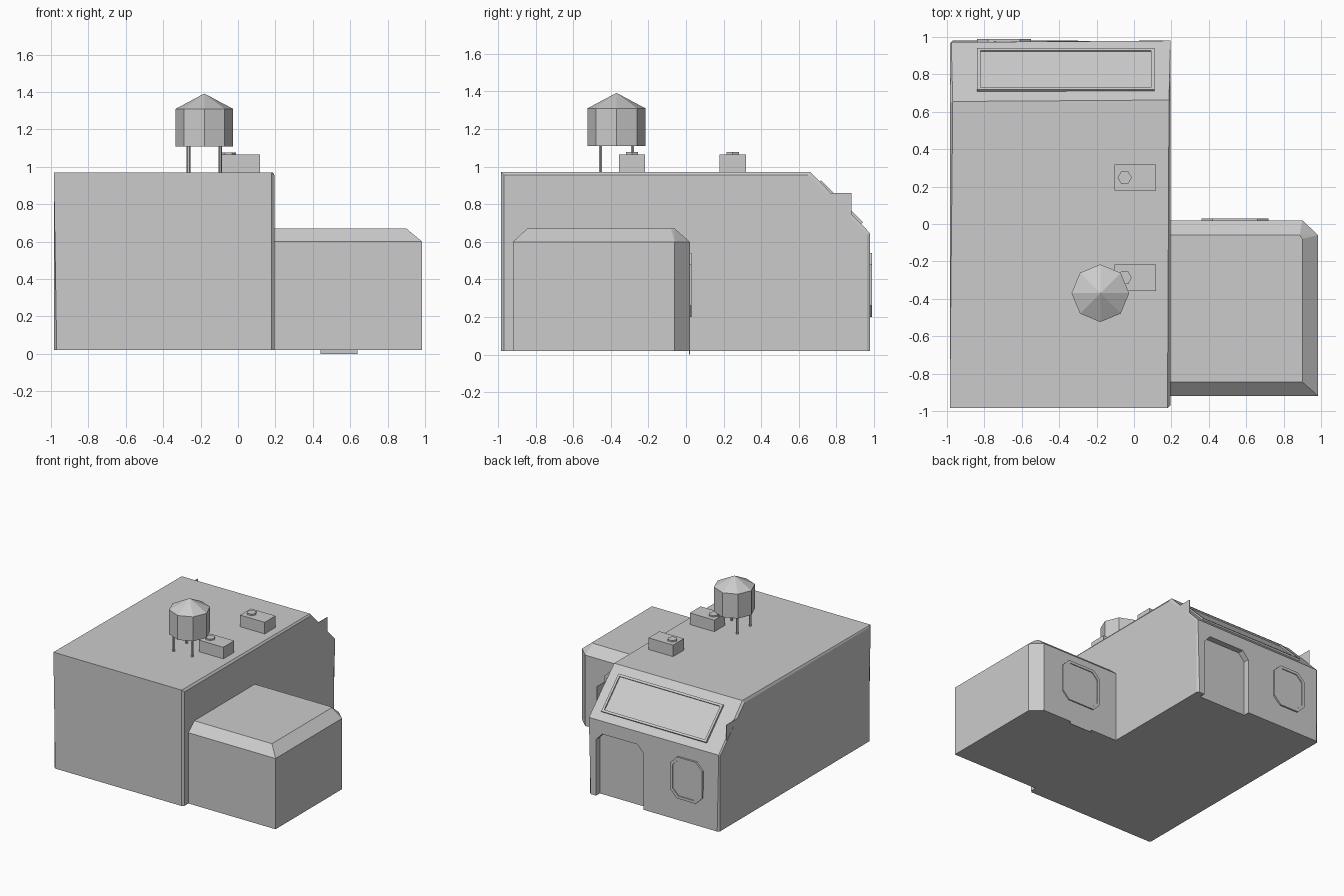
import bpy, bmesh, math
from mathutils import Matrix, Vector

if "Cube" in bpy.data.objects:
    bpy.data.objects.remove(bpy.data.objects["Cube"])

grey = bpy.data.materials.new("plain_grey")
grey.diffuse_color = (0.6, 0.6, 0.6, 1)
grey.use_nodes = True
grey.node_tree.nodes["Principled BSDF"].inputs["Base Color"].default_value = grey.diffuse_color


def finish(name, bm):
    bmesh.ops.recalc_face_normals(bm, faces=bm.faces[:])
    me = bpy.data.meshes.new(name)
    bm.to_mesh(me)
    bm.free()
    me.materials.append(grey)
    ob = bpy.data.objects.new(name, me)
    bpy.context.collection.objects.link(ob)
    return ob


def prism_bm(pts, depth, m):
    """Extrude a 2D outline along local z, then place it with a matrix."""
    bm = bmesh.new()
    f = bm.faces.new([bm.verts.new((x, y, 0)) for x, y in pts])
    r = bmesh.ops.extrude_face_region(bm, geom=[f])
    vs = [v for v in r["geom"] if isinstance(v, bmesh.types.BMVert)]
    bmesh.ops.translate(bm, verts=vs, vec=(0, 0, depth))
    bm.transform(m)
    return bm


def box(name, lo, hi):
    pts = [(lo[0], lo[1]), (hi[0], lo[1]), (hi[0], hi[1]), (lo[0], hi[1])]
    return finish(name, prism_bm(pts, hi[2] - lo[2], Matrix.Translation((0, 0, lo[2]))))


def cone(name, n, r1, r2, x, y, z0, z1):
    bm = bmesh.new()
    bmesh.ops.create_cone(bm, cap_ends=True, segments=n, radius1=r1, radius2=r2, depth=z1 - z0)
    # turn so that a corner points along x
    a = max(bm.verts, key=lambda v: v.co.x).co
    rot = Matrix.Rotation(-math.atan2(a.y, a.x), 4, 'Z')
    bm.transform(Matrix.Translation((x, y, (z0 + z1) / 2)) @ rot)
    return finish(name, bm)


def basis(x, y, z, o):
    return Matrix.Translation(o) @ Matrix((x, y, z)).transposed().to_4x4()


def outline(w, h, c):
    if not c:
        return [(w, -h), (w, h), (-w, h), (-w, -h)]
    return [(w, c - h), (w, h - c), (w - c, h), (c - w, h),
            (-w, h - c), (-w, c - h), (c - w, -h), (w - c, -h)]


def frame(name, w, h, c, t, depth, m):
    """Raised ring following a rectangle with cut corners."""
    bm = bmesh.new()
    loops = []
    for s, z in ((0, -0.01), (0, depth), (t, depth), (t, -0.01)):
        p = outline(w - s, h - s, c and c - s * 0.4)
        loops.append([bm.verts.new((x, y, z)) for x, y in p])
    n = len(loops[0])
    for k in range(4):
        a, b = loops[k], loops[(k + 1) % 4]
        for i in range(n):
            j = (i + 1) % n
            bm.faces.new((a[i], a[j], b[j], b[i]))
    bm.transform(m)
    return finish(name, bm)


# main building: side profile across x with chamfered ends
YZX = basis((0, 1, 0), (0, 0, 1), (1, 0, 0), (-0.985, 0, 0))
side = [(-0.985, 0.02), (0.98, 0.02), (0.98, 0.645), (0.655, 0.97), (-0.985, 0.97)]
bm = prism_bm(side, 1.18, YZX)
rim = [e for e in bm.edges if abs(e.verts[0].co.x - e.verts[1].co.x) < 1e-4
       and max(v.co.z for v in e.verts) > 0.1]
bmesh.ops.bevel(bm, geom=rim, offset=0.016, segments=1, affect='EDGES')
main = finish("main_building", bm)

# recessed doorway cut in the back wall
door = [(-0.3, -0.05), (0.13, -0.05), (0.13, 0.48), (0.075, 0.54), (-0.245, 0.54), (-0.3, 0.48)]
cutter = finish("doorway_cutter", prism_bm(
    door, 0.3, basis((1, 0, 0), (0, 0, 1), (0, -1, 0), (0, 1.23, 0))))
cutter.hide_render = True
mod = main.modifiers.new("doorway", 'BOOLEAN')
mod.operation, mod.solver, mod.object = 'DIFFERENCE', 'EXACT', cutter
bpy.context.view_layer.objects.active = main
bpy.ops.object.modifier_apply(modifier=mod.name)
bpy.data.objects.remove(cutter)

# thin fins at both ends of the sloped roof
for name, x in (("left_fin", -0.985), ("right_fin", 0.191)):
    m = basis((0, 1, 0), (0, 0, 1), (1, 0, 0), (x, 0, 0))
    finish(name, prism_bm([(0.74, 0.86), (0.88, 0.73), (0.88, 0.86)], 0.004, m))

# side wing with chamfered top and back corner
bm = bmesh.new()
plan = [(0.17, -0.92), (0.985, -0.92), (0.985, -0.06), (0.9, 0.02), (0.17, 0.02)]
top = [(0.17, -0.845), (0.9, -0.845), (0.9, -0.08), (0.885, -0.06), (0.17, -0.06)]
for pts, z in ((plan, 0.02), (plan, 0.6), (top, 0.67)):
    for x, y in pts:
        bm.verts.new((x, y, z))
bmesh.ops.convex_hull(bm, input=bm.verts[:])
bmesh.ops.dissolve_limit(bm, angle_limit=0.01, verts=bm.verts[:], edges=bm.edges[:])
finish("side_wing", bm)
box("wing_sill", (0.44, 0.017, 0.0), (0.64, 0.021, 0.03))

# windows on the back walls
for name, x, y, w in (("main_window", -0.695, 0.98, 0.145), ("wing_window", 0.54, 0.02, 0.18)):
    m = basis((-1, 0, 0), (0, 0, 1), (0, 1, 0), (x, y, 0.37))
    frame(name + "_frame", w, 0.17, 0.06, 0.022, 0.01, m)
    finish(name + "_pane", prism_bm(outline(w - 0.02, 0.15, 0.05), 0.003, m))

# framed panel on the sloped roof
s = math.sqrt(0.5)
slope = basis((-1, 0, 0), (0, -s, s), (0, s, s), (-0.365, 0.82, 0.805))
frame("roof_panel_frame", 0.475, 0.158, 0, 0.018, 0.014, slope)
finish("roof_panel", prism_bm(outline(0.46, 0.143, 0), 0.003, slope))

# rooftop vent units
for name, y in (("back_vent", 0.248), ("front_vent", -0.287)):
    box(name + "_box", (-0.105, y - 0.07, 0.96), (0.117, y + 0.07, 1.065))
    cone(name + "_cap", 6, 0.038, 0.038, -0.05, y, 1.06, 1.077)

# water tank on four legs
tx, ty = -0.18, -0.37
cone("tank_body", 8, 0.154, 0.154, tx, ty, 1.11, 1.31)
cone("tank_roof", 8, 0.154, 0.0, tx, ty, 1.31, 1.392)
for i, (dx, dy) in enumerate(((-1, -1), (1, -1), (1, 1), (-1, 1))):
    cone("tank_leg_%d" % (i + 1), 6, 0.01, 0.01, tx + dx * 0.085, ty + dy * 0.085, 0.96, 1.12)
